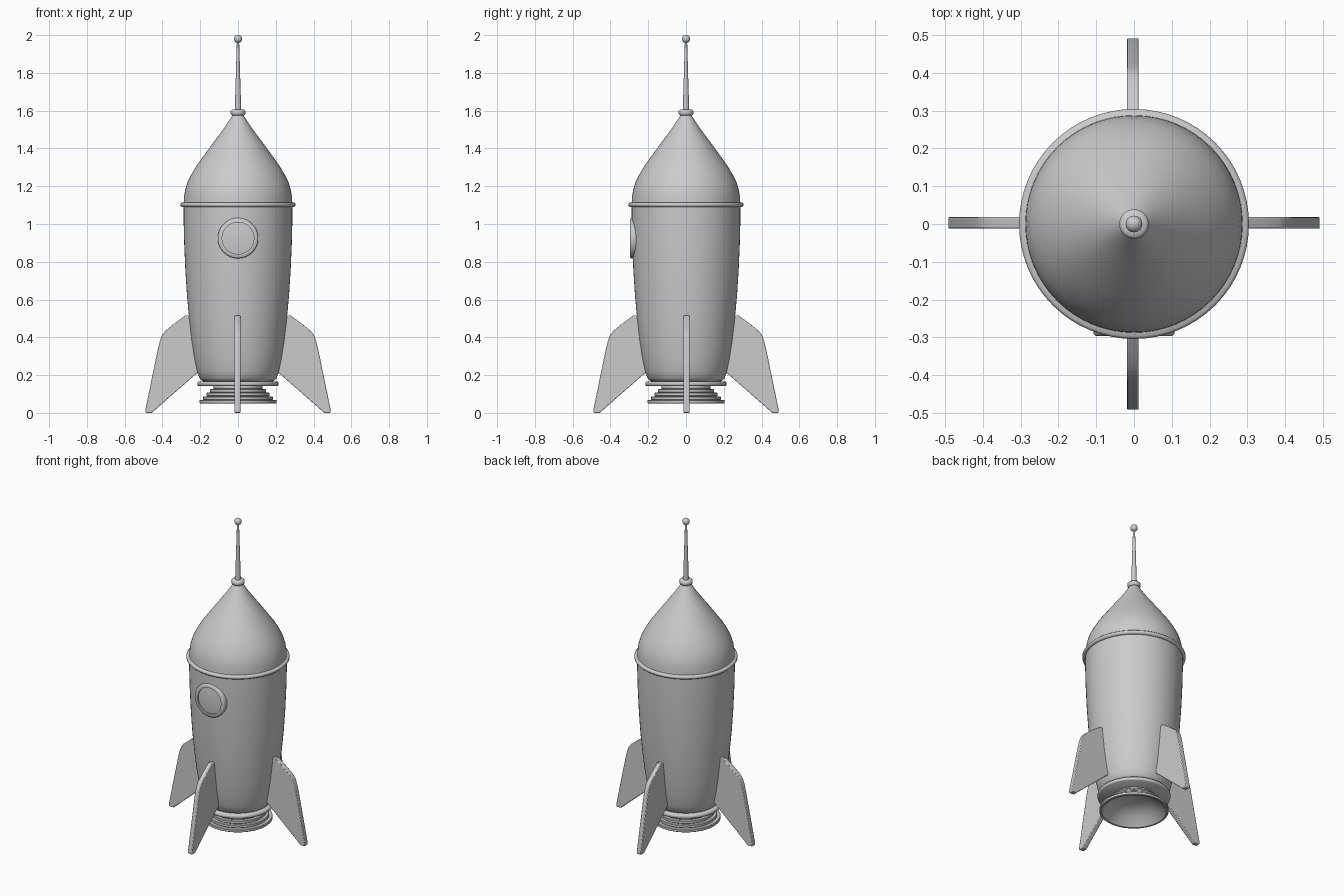
import bpy, bmesh, math
from mathutils import Matrix

if "Cube" in bpy.data.objects:
    bpy.data.objects.remove(bpy.data.objects["Cube"])


def finish(name, bm, angle=35):
    bmesh.ops.recalc_face_normals(bm, faces=bm.faces)
    mesh = bpy.data.meshes.new(name)
    bm.to_mesh(mesh)
    bm.free()
    ob = bpy.data.objects.new(name, mesh)
    bpy.context.collection.objects.link(ob)
    bpy.ops.object.select_all(action='DESELECT')
    ob.select_set(True)
    bpy.context.view_layer.objects.active = ob
    bpy.ops.object.shade_smooth_by_angle(angle=math.radians(angle))
    return ob


def lathe(name, profile, closed=False, seg=64, matrix=None, angle=35):
    """Spin (radius, height) points around z."""
    bm = bmesh.new()
    pts = profile + profile[:1] if closed else profile
    verts = [bm.verts.new((r, 0, z)) for r, z in pts]
    edges = [bm.edges.new(p) for p in zip(verts, verts[1:])]
    bmesh.ops.spin(bm, geom=verts + edges, cent=(0, 0, 0), axis=(0, 0, 1),
                   angle=2 * math.pi, steps=seg)
    bmesh.ops.remove_doubles(bm, verts=bm.verts, dist=1e-5)
    if matrix:
        bm.transform(matrix)
    return finish(name, bm, angle)


def band(name, r_in, r_out, z0, z1, c=0.005, **kw):
    """Ring with softened outer corners."""
    return lathe(name, [(r_in, z0), (r_out - c, z0), (r_out, z0 + c),
                        (r_out, z1 - c), (r_out - c, z1), (r_in, z1)],
                 closed=True, angle=50, **kw)


# Hull and nose cone
lathe("hull", [(0, .163), (.17, .163), (.19, .169), (.204, .185), (.217, .22),
               (.231, .29), (.245, .38), (.258, .49), (.27, .62), (.279, .76),
               (.285, .9), (.288, 1.02), (.288, 1.1), (0, 1.1)])
lathe("nose_cone", [(0, 1.1), (.288, 1.1), (.286, 1.14), (.28, 1.18), (.268, 1.22),
                    (.248, 1.26), (.222, 1.305), (.19, 1.35), (.15, 1.405),
                    (.105, 1.465), (.065, 1.52), (.03, 1.575), (0, 1.58)])
band("nose_rim", .27, .304, 1.09, 1.114, c=.007)

# Antenna
band("antenna_collar", 0.005, .039, 1.574, 1.606, c=.008)
lathe("antenna_mast", [(0, 1.6), (.017, 1.6), (.006, 1.97), (0, 1.97)], seg=24)
bm = bmesh.new()
bmesh.ops.create_uvsphere(bm, u_segments=32, v_segments=16, radius=.022,
                          matrix=Matrix.Translation((0, 0, 1.98)))
finish("antenna_ball", bm)

# Porthole facing the front
to_front = Matrix.Translation((0, 0, .925)) @ Matrix.Rotation(math.pi / 2, 4, 'X')
band("porthole_frame", .084, .107, .25, .296, c=.006, matrix=to_front)
lathe("porthole_glass", [(0, .292), (.05, .291), (.086, .287), (.086, .25)],
      matrix=to_front)

# Tail: base flange and stepped nozzle with a hollow bell
band("base_flange", 0.005, .215, .143, .166)
steps = [(.204, .05), (.184, .069), (.167, .088), (.149, .107), (.13, .126)]
outer = []
for r, z in steps:
    outer += [(r - .003, z), (r, z + .003), (r, z + .016), (r - .003, z + .019)]
lathe("nozzle", outer + [(0, .145), (0, .138), (.06, .134), (.11, .118),
                         (.15, .09), (.185, .055), (.19, .05)], closed=True)

# Four fins
outline = [(.2, .225), (.2, .515), (.28, .515), (.345, .467), (.384, .435),
           (.402, .412), (.414, .38), (.425, .335), (.491, .015), (.491, .003),
           (.485, 0), (.457, 0), (.446, .01)]
for i, side in enumerate(("right", "back", "left", "front")):
    bm = bmesh.new()
    offset = .003 if i < 2 else -.003
    face = bm.faces.new([bm.verts.new((x, offset - .0155, z)) for x, z in outline])
    ext = bmesh.ops.extrude_face_region(bm, geom=[face])
    bmesh.ops.translate(bm, vec=(0, .031, 0),
                        verts=[v for v in ext["geom"] if isinstance(v, bmesh.types.BMVert)])
    bm.transform(Matrix.Rotation(i * math.pi / 2, 4, 'Z'))
    fin = finish("fin_" + side, bm)
    bev = fin.modifiers.new("soft_edges", 'BEVEL')
    bev.width = .004
    bev.segments = 2
    bev.limit_method = 'ANGLE'
    bev.angle_limit = math.radians(50)
